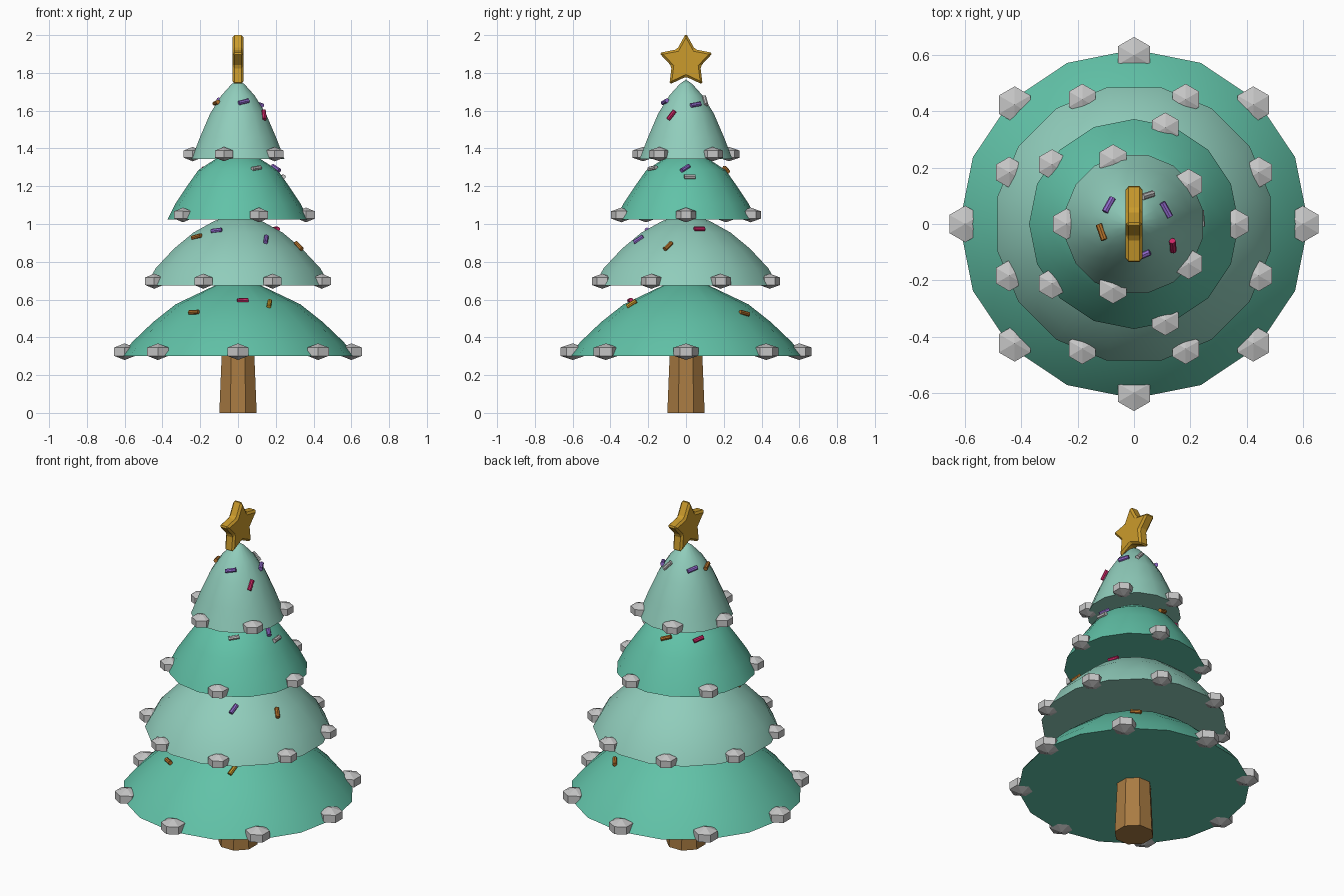
import bpy, bmesh, math
from mathutils import Matrix, Vector

if "Cube" in bpy.data.objects:
    bpy.data.objects.remove(bpy.data.objects["Cube"])


def material(name, rgb):
    m = bpy.data.materials.new(name)
    m.diffuse_color = (*rgb, 1)
    m.use_nodes = True
    m.node_tree.nodes["Principled BSDF"].inputs["Base Color"].default_value = m.diffuse_color
    return m


GREEN = material("tree green", (0.12, 0.54, 0.39))
PALE = material("pale green", (0.28, 0.61, 0.50))
BARK = material("bark brown", (0.40, 0.20, 0.055))
GOLD = material("star gold", (0.60, 0.33, 0.025))
SILVER = material("silver", (0.56, 0.56, 0.56))
PURPLE = material("purple", (0.28, 0.14, 0.60))
PINK = material("deep pink", (0.60, 0.02, 0.13))
ORANGE = material("burnt orange", (0.46, 0.17, 0.025))


def finish(bm, name, mat, smooth=False):
    bmesh.ops.recalc_face_normals(bm, faces=bm.faces)
    me = bpy.data.meshes.new(name)
    bm.to_mesh(me)
    bm.free()
    me.materials.append(mat)
    ob = bpy.data.objects.new(name, me)
    bpy.context.collection.objects.link(ob)
    if smooth:
        bpy.ops.object.select_all(action='DESELECT')
        ob.select_set(True)
        bpy.context.view_layer.objects.active = ob
        bpy.ops.object.shade_smooth_by_angle(angle=math.radians(35))
    return ob


def lathe(name, profile, sides, offset, mat, smooth):
    """Closed solid of revolution; a final radius of 0 makes a point."""
    bm = bmesh.new()
    rings = []
    for r, z in profile:
        if r == 0:
            rings.append([bm.verts.new((0, 0, z))] * sides)
        else:
            angles = [offset + 2 * math.pi * i / sides for i in range(sides)]
            rings.append([bm.verts.new((r * math.cos(a), r * math.sin(a), z)) for a in angles])
    bm.faces.new(rings[0])
    for a, b in zip(rings, rings[1:]):
        for i in range(sides):
            j = (i + 1) % sides
            bm.faces.new([a[i], a[j], b[i]] if b[i] is b[j] else [a[i], a[j], b[j], b[i]])
    if profile[-1][0] > 0:
        bm.faces.new(rings[-1])
    return finish(bm, name, mat, smooth)


# Trunk
lathe("trunk", [(0.107, 0), (0.093, 0.32)], 8, math.pi / 8, BARK, False)

# Four foliage tiers, alternating colour and half-step rotation
TIERS = [
    [(0.62, 0.30), (0.56, 0.375), (0.45, 0.48), (0.33, 0.575), (0.11, 0.68), (0, 0.71)],
    [(0.495, 0.675), (0.445, 0.765), (0.345, 0.87), (0.24, 0.955), (0.13, 1.015), (0, 1.06)],
    [(0.373, 1.025), (0.33, 1.11), (0.27, 1.20), (0.21, 1.285), (0.11, 1.35), (0, 1.40)],
    [(0.25, 1.345), (0.205, 1.46), (0.15, 1.585), (0.09, 1.68), (0.035, 1.74), (0, 1.765)],
]
for i, prof in enumerate(TIERS):
    lathe(f"foliage_tier_{i + 1}", prof, 16, (i % 2) * math.pi / 16, PALE if i % 2 else GREEN, True)

# Faceted baubles round each tier's rim: count, first angle, ring radius, height, half width, half height
BAUBLES = [
    (8, 0, 0.600, 0.324, 0.065, 0.044),
    (8, 22.5, 0.480, 0.697, 0.055, 0.040),
    (5, 0, 0.360, 1.048, 0.054, 0.039),
    (5, 36, 0.240, 1.370, 0.055, 0.038),
]
for i, (count, first, ring, z, w, h) in enumerate(BAUBLES):
    bm = bmesh.new()
    for k in range(count):
        a = math.radians(first + 360 * k / count)
        place = Matrix.Translation((ring * math.cos(a), ring * math.sin(a), z))
        size = Matrix.Diagonal((w / 0.866, w / 0.866, h, 1))
        bmesh.ops.create_uvsphere(bm, u_segments=6, v_segments=3, radius=1, matrix=place @ size)
    finish(bm, f"baubles_{i + 1}", SILVER)

# Sprinkles lying on the foliage: tier, direction x, y, height, roll from horizontal, colour
SPRINKLES = [
    (0, -0.24, -0.32, 0.53, 5, ORANGE), (0, 0.025, -0.30, 0.592, 5, PINK),
    (0, 0.17, -0.295, 0.575, 60, GOLD), (0, 0.25, 0.315, 0.525, -20, ORANGE),
    (1, -0.24, -0.18, 0.93, 20, ORANGE), (1, -0.12, -0.21, 0.962, 15, PURPLE),
    (1, 0.165, -0.28, 0.915, 60, PURPLE), (1, 0.34, -0.10, 0.88, 65, ORANGE),
    (1, 0.20, 0.07, 0.97, 0, PINK),
    (2, 0.11, -0.20, 1.292, 15, SILVER), (2, 0.22, -0.005, 1.292, 50, PURPLE),
    (2, 0.24, 0.02, 1.248, 0, SILVER), (2, -0.02, 0.22, 1.285, 25, ORANGE),
    (2, -0.18, 0.135, 1.285, 15, PINK),
    (3, 0.03, -0.11, 1.645, 15, PURPLE), (3, 0.148, -0.083, 1.575, 60, PINK),
    (3, -0.12, -0.03, 1.64, 10, ORANGE), (3, -0.088, 0.067, 1.65, 15, PURPLE),
    (3, 0.124, 0.055, 1.63, 10, PURPLE), (3, 0.05, 0.106, 1.65, 60, SILVER),
]
for n, (tier, x, y, z, roll, mat) in enumerate(SPRINKLES):
    for (r0, z0), (r1, z1) in zip(TIERS[tier], TIERS[tier][1:]):
        if z0 <= z <= z1:
            break
    r = r0 + (r1 - r0) * (z - z0) / (z1 - z0)
    out = Vector((x, y, 0)).normalized()
    side = Vector((0, 0, 1)).cross(out)
    up = (out * (r1 - r0) + Vector((0, 0, z1 - z0))).normalized()
    axis = side * math.cos(math.radians(roll)) + up * math.sin(math.radians(roll))
    centre = out * r + Vector((0, 0, z)) + side.cross(up) * 0.004
    bm = bmesh.new()
    spin = axis.to_track_quat('Z', 'Y').to_matrix().to_4x4()
    bmesh.ops.create_cone(bm, cap_ends=True, segments=8, radius1=0.012, radius2=0.012,
                          depth=0.058, matrix=Matrix.Translation(centre) @ spin)
    finish(bm, f"sprinkle_{n + 1}", mat, True)

# Star on the tip, facing sideways, with chamfered edges
bm = bmesh.new()
outline = []
for k in range(10):
    a = math.pi / 2 + k * math.pi / 5
    r = 0.080 if k % 2 else 0.150
    outline.append(bm.verts.new((-0.03, r * math.cos(a), 1.86 + r * math.sin(a))))
face = bm.faces.new(outline)
grown = bmesh.ops.extrude_face_region(bm, geom=[face])
bmesh.ops.translate(bm, vec=(0.06, 0, 0), verts=[v for v in grown["geom"] if isinstance(v, bmesh.types.BMVert)])
bmesh.ops.recalc_face_normals(bm, faces=bm.faces)
bmesh.ops.bevel(bm, geom=list(bm.edges), offset=0.011, segments=1, affect='EDGES')
top = max(v.co.z for v in bm.verts)
bmesh.ops.translate(bm, vec=(0, 0, 2.0 - top), verts=bm.verts)
finish(bm, "star", GOLD)
